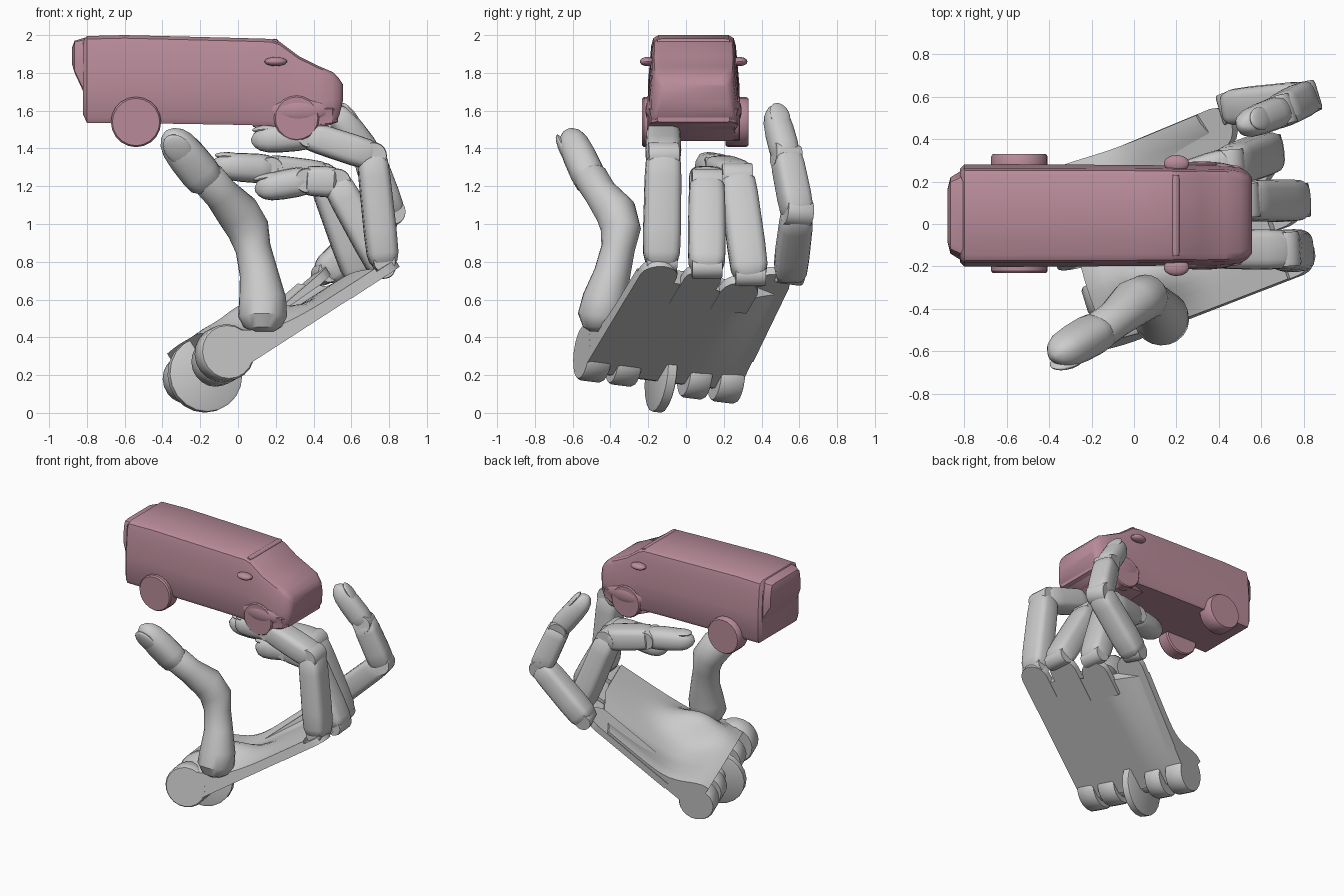
import bpy, bmesh, math
from mathutils import Vector as V

if "Cube" in bpy.data.objects:
    bpy.data.objects.remove(bpy.data.objects["Cube"])

# Hand frame: F along the palm, U across it, N out of it
W = V((0, -0.55, 0.22))
F = V((0.798, 0.31, 0.516)).normalized()
U = V((-0.29, 0.95, -0.12)).normalized()
N = F.cross(U).normalized()


def hand(a, b, c):
    return W + F * a + U * b + N * c


def loft(name, rings, mat=None, angle=35):
    """Skin a list of equal closed rings and cap both ends."""
    bm = bmesh.new()
    vs = [[bm.verts.new(p) for p in r] for r in rings]
    n = len(vs[0])
    for r, s in zip(vs, vs[1:]):
        for i in range(n):
            bm.faces.new((r[i], r[(i + 1) % n], s[(i + 1) % n], s[i]))
    bm.faces.new(vs[0][::-1])
    bm.faces.new(vs[-1])
    bmesh.ops.recalc_face_normals(bm, faces=bm.faces)
    me = bpy.data.meshes.new(name)
    bm.to_mesh(me)
    bm.free()
    ob = bpy.data.objects.new(name, me)
    bpy.context.collection.objects.link(ob)
    if mat:
        me.materials.append(mat)
    bpy.ops.object.select_all(action='DESELECT')
    ob.select_set(True)
    bpy.context.view_layer.objects.active = ob
    bpy.ops.object.shade_smooth_by_angle(angle=math.radians(angle))
    return ob


def ring(c, x, y, rx, ry, power=1.0, n=20):
    out = []
    for i in range(n):
        t = 2 * math.pi * i / n
        k, s = math.cos(t), math.sin(t)
        out.append(c + x * rx * math.copysign(abs(k) ** power, k)
                   + y * ry * math.copysign(abs(s) ** power, s))
    return out


def segment(name, p, q, side, w, d, prof, power=0.55, mat=None):
    """Tapered bar from p to q; prof holds (position, scale) pairs."""
    p, q = V(p), V(q)
    z = (q - p).normalized()
    x = (V(side) - z * z.dot(V(side))).normalized()
    y = x.cross(z)
    return loft(name, [ring(p.lerp(q, t), x, y, w * s, d * s, power) for t, s in prof], mat)


def ellipsoid(name, c, x, y, z, mat=None):
    rings = []
    for i in range(11):
        t = math.radians(-87 + 17.4 * i)
        k = math.cos(t)
        rings.append(ring(V(c) + z * math.sin(t), x, y, k, k))
    return loft(name, rings, mat)


def disc(name, p, q, r, mat=None, side=(0, 0, 1)):
    return segment(name, p, q, side, r, r, [(0, .94), (.1, 1), (.9, 1), (1, .94)], 1.0, mat)


# ---- palm: slab with a thick heel and thumb mound, thin at the knuckles ----
def lift(a, b):
    return 0.13 * a * min(1, max(0, (b - 0.62) / 0.2))


def thick(a, b):
    edge = 0.7 + 0.3 * math.sin(math.pi * b / 0.87)
    heel = 0.17 * math.exp(-(a / 0.2) ** 2)
    mound = 0.17 * math.exp(-((a - 0.3) / 0.19) ** 2 - ((b - 0.24) / 0.15) ** 2)
    return 0.09 * edge + heel + mound


rows, cols = 18, 18
palm = []
for i in range(rows + 1):
    low, top = [], []
    for j in range(cols + 1):
        b = 0.87 * j / cols
        a = i / rows * (0.95 - 0.16 * max(0, (b - 0.4) / 0.47))
        low.append(hand(a, b, lift(a, b)))
        top.append(hand(a, b, lift(a, b) + thick(a, b)))
    palm.append(low + top[::-1])
loft("palm", palm)

# knuckle lobes
names = ["index", "middle", "ring", "little"]
lobes = [(1.10, 0.10), (1.11, 0.34), (1.04, 0.57), (0.97, 0.775)]
for name, (a1, b1) in zip(names, lobes):
    base = 0.25 if name == "little" else 0.75
    outline = [(base, b1 - 0.1), (base, b1 + 0.1)]
    for k in range(9):
        t = math.pi / 2 - math.pi * k / 8
        outline.append((a1 - 0.1 + 0.1 * math.cos(t), b1 + 0.1 * math.sin(t)))
    h = 0.13 if name == "little" else 0.0
    loft(name + "_knuckle_plate",
         [[hand(a, b, h * a + c) for a, b in outline] for c in (-0.002, 0.045)])

# wrist: hinge barrels and the big hinge disc
for b0, b1, c, r in [(0, .13, .115, .15), (.17, .3, .09, .13),
                     (.57, .69, .065, .13), (.74, .87, .065, .13)]:
    disc("wrist_barrel", hand(0.01, b0, c), hand(0.01, b1, c), r)
disc("wrist_pin", hand(0, 0.05, 0.08), hand(0, 0.82, 0.08), 0.07)
disc("wrist_disc", hand(-0.02, 0.42, 0.055), hand(-0.02, 0.48, 0.055), 0.2)

# ---- fingers ----
BAR = [(-.04, .6), (.0, .85), (.08, .97), (.3, 1), (.8, .97), (.95, .92), (1.04, .65)]
TIP = [(-.03, .75), (.05, .95), (.2, 1), (.5, .98), (.72, .9), (.86, .72), (.95, .45), (1, .12)]
fingers = {
    "index": [(.77, -.13, .80), (.71, -.12, 1.36), (.37, -.12, 1.47), (.07, -.12, 1.44)],
    "middle": [(.77, .11, .77), (.52, .11, 1.22), (.36, .11, 1.23), (.09, .10, 1.18)],
    "ring": [(.64, .34, .73), (.45, .27, 1.25), (.17, .18, 1.29), (-.14, .10, 1.31)],
    "little": [(.46, .55, .74), (.80, .59, 1.06), (.69, .53, 1.36), (.50, .46, 1.62)],
}
for name, pts in fingers.items():
    side = U if name == "little" else V((-.08, 1, 0))
    pts = [V(p) for p in pts]
    wide = 0.088 if name == "little" else 0.1
    segment(name + "_proximal", pts[0], pts[1], side, wide, .086, BAR)
    segment(name + "_middle", pts[1], pts[2], side, wide * .95, .082, BAR)
    segment(name + "_tip", pts[2], pts[3], side, wide * .86, .078, TIP, 0.8)
    for p, r in ((pts[0], .06), (pts[1], .074), (pts[2], .066)):
        s = side * wide * .8
        disc(name + "_joint", p - s, p + s, r)
    # fingernail
    z = (pts[3] - pts[2]).normalized()
    x = (side - z * side.dot(z)).normalized()
    y = x.cross(z)
    ellipsoid(name + "_nail", pts[2].lerp(pts[3], .7) + y * .056, x * .056, y * .02, z * .08)

# ---- thumb ----
path = [((.13, -.45, .43), .06), ((.13, -.45, .455), .10), ((.13, -.45, .51), .13),
        ((.13, -.43, .60), .125), ((.11, -.39, .74), .102), ((.08, -.36, .87), .094),
        ((.055, -.345, .97), .112), ((.00, -.37, 1.06), .115), ((-.09, -.45, 1.16), .093),
        ((-.16, -.50, 1.24), .095), ((-.19, -.52, 1.27), .07)]
rings = []
for i, (p, r) in enumerate(path):
    d = V(path[min(i + 1, len(path) - 1)][0]) - V(path[max(i - 1, 0)][0])
    y = d.cross(V((1, 0, 0.3))).normalized()
    rings.append(ring(V(p), y.cross(d).normalized(), y, r, r * .95))
loft("thumb_shaft", rings)
p, q = V((-.16, -.50, 1.22)), V((-.38, -.625, 1.49))
z = (q - p).normalized()
out = V((-.25, -1, 0))
y = (out - z * out.dot(z)).normalized()
x = z.cross(y)
segment("thumb_tip", p, q, x, .105, .09, TIP, 0.85)
ellipsoid("thumb_nail", p.lerp(q, .72) + y * .062, x * .07, y * .024, z * .1)

# ---- van ----
paint = bpy.data.materials.new("pink")
paint.diffuse_color = (0.48, 0.26, 0.32, 1)
paint.use_nodes = True
paint.node_tree.nodes["Principled BSDF"].inputs["Base Color"].default_value = paint.diffuse_color
CY = 0.04


def section(x, zb, zt, low, top):
    h = zt - zb
    half = [(low * .94, zb), (low, zb + .06 * h), (low, zb + .45 * h),
            (top + .008, zt - .12 * h), (top - .003, zt - .035 * h), (top - .03, zt)]
    return ([V((x, CY + y, z)) for y, z in half]
            + [V((x, CY - y, z)) for y, z in half[::-1]])


X, Y, Z = V((1, 0, 0)), V((0, 1, 0)), V((0, 0, 1))
loft("van_body", [section(*s) for s in [
    (-.82, 1.58, 1.97, .22, .20), (-.80, 1.535, 1.995, .24, .215), (-.6, 1.535, 2.0, .242, .216),
    (0, 1.525, 1.985, .238, .214), (.17, 1.52, 1.98, .236, .212), (.22, 1.51, 1.965, .236, .21),
    (.32, 1.50, 1.89, .236, .212), (.43, 1.50, 1.835, .234, .21), (.50, 1.53, 1.805, .225, .2),
    (.535, 1.57, 1.77, .205, .185), (.555, 1.65, 1.74, .18, .165)]], paint, 40)
loft("van_rear_bulge", [section(*s) for s in [
    (-.88, 1.85, 1.93, .12, .11), (-.865, 1.80, 1.97, .18, .16), (-.80, 1.66, 1.99, .22, .19)]],
    paint)
loft("van_bumper", [section(*s) for s in [
    (.42, 1.52, 1.62, .237, .235), (.50, 1.53, 1.62, .225, .225), (.53, 1.54, 1.61, .19, .19)]],
    paint)
loft("van_skirt", [section(*s) for s in [
    (.08, 1.515, 1.56, .15, .15), (.22, 1.47, 1.58, .2, .2), (.34, 1.44, 1.58, .22, .22),
    (.40, 1.47, 1.58, .22, .22), (.47, 1.53, 1.60, .2, .2)]], paint)
for s in (-1, 1):
    y = CY + s * .17
    e = CY + s * (.29 if s > 0 else .272)
    disc("van_rear_wheel", (-.54, y, 1.54), (-.54, e, 1.54), .133, paint)
    disc("van_front_wheel", (.31, y, 1.56), (.31, CY + s * .247, 1.56), .12, paint)
    ellipsoid("van_front_fender", (.32, CY + s * .215, 1.6), X * .17, Y * .04, Z * .07, paint)
    ellipsoid("van_mirror", (.20, CY + s * .245, 1.86), X * .06, Y * .04, Z * .024, paint)
segment("van_roof_rim", (.195, CY - .19, 1.965), (.195, CY + .19, 1.965), X, .02, .016,
        [(0, .8), (.05, 1), (.95, 1), (1, .8)], 1, paint)
